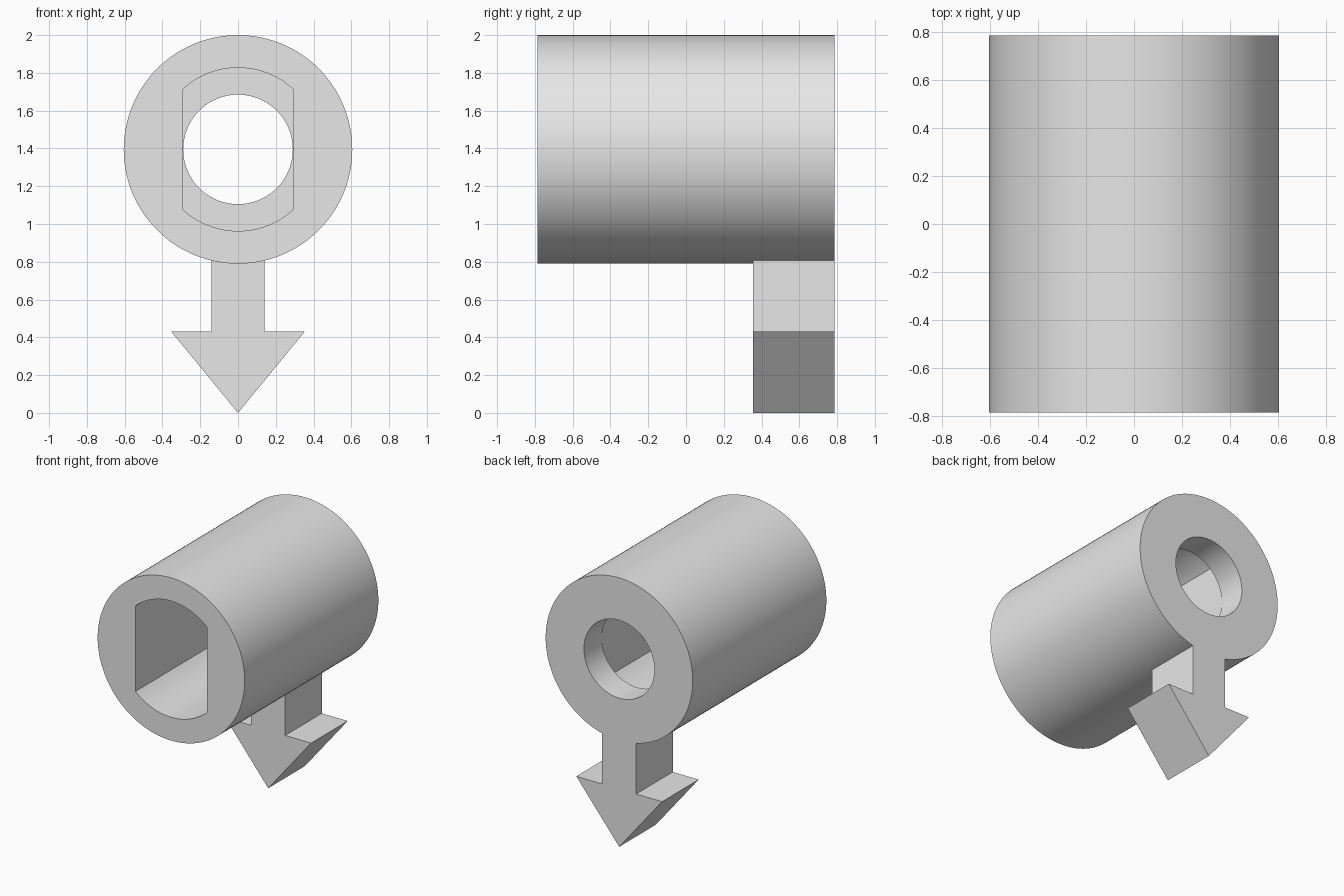
import bpy
import bmesh
from math import acos, cos, sin, pi

cube = bpy.data.objects.get("Cube")
if cube:
    bpy.data.objects.remove(cube, do_unlink=True)

AXIS_Z = 1.395      # height of the tube axis
HALF = 0.785        # half the tube length

grey = bpy.data.materials.new("plain_grey")
grey.use_nodes = True
grey.diffuse_color = (0.8, 0.8, 0.8, 1)
grey.node_tree.nodes["Principled BSDF"].inputs["Base Color"].default_value = (0.8, 0.8, 0.8, 1)


def arc(radius, start, end, steps):
    return [(radius * cos(start + (end - start) * i / steps),
             AXIS_Z + radius * sin(start + (end - start) * i / steps))
            for i in range(steps + 1)]


def circle(radius, steps=128):
    return arc(radius, 0, 2 * pi, steps)[:-1]


def extrude(name, profile, y0, y1):
    """Solid made by extruding an (x, z) outline along y."""
    bm = bmesh.new()
    face = bm.faces.new([bm.verts.new((x, y0, z)) for x, z in profile])
    new = bmesh.ops.extrude_face_region(bm, geom=[face])["geom"]
    bmesh.ops.translate(bm, vec=(0, y1 - y0, 0),
                        verts=[v for v in new if isinstance(v, bmesh.types.BMVert)])
    bmesh.ops.recalc_face_normals(bm, faces=bm.faces)
    mesh = bpy.data.meshes.new(name)
    bm.to_mesh(mesh)
    bm.free()
    mesh.materials.append(grey)
    obj = bpy.data.objects.new(name, mesh)
    bpy.context.collection.objects.link(obj)
    return obj


def combine(target, tool, operation):
    tool.hide_render = True
    mod = target.modifiers.new(tool.name, 'BOOLEAN')
    mod.operation = operation
    mod.solver = 'EXACT'
    mod.object = tool
    bpy.context.view_layer.objects.active = target
    bpy.ops.object.modifier_apply(modifier=mod.name)
    bpy.data.objects.remove(tool, do_unlink=True)


# Round tube body
body = extrude("tube_with_arrow", circle(0.605), -HALF, HALF)

# Downward arrow at the back, stem sunk into the tube wall
half_arrow = [(0.14, 0.88), (0.14, 0.43), (0.353, 0.43)]
outline = half_arrow + [(0, 0)] + [(-x, z) for x, z in reversed(half_arrow)]
combine(body, extrude("arrow", outline, 0.355, HALF), 'UNION')

# Flat-sided slot, open at the front
flat = acos(0.293 / 0.432)
slot = arc(0.432, flat, pi - flat, 40) + arc(0.432, pi + flat, 2 * pi - flat, 40)
combine(body, extrude("slot_cutter", slot, -1, 0.575), 'DIFFERENCE')

# Round hole through the back wall
combine(body, extrude("hole_cutter", circle(0.29, 96), 0.5, 1), 'DIFFERENCE')

bpy.ops.object.select_all(action='DESELECT')
body.select_set(True)
bpy.context.view_layer.objects.active = body
bpy.ops.object.shade_smooth_by_angle(angle=pi / 6)
